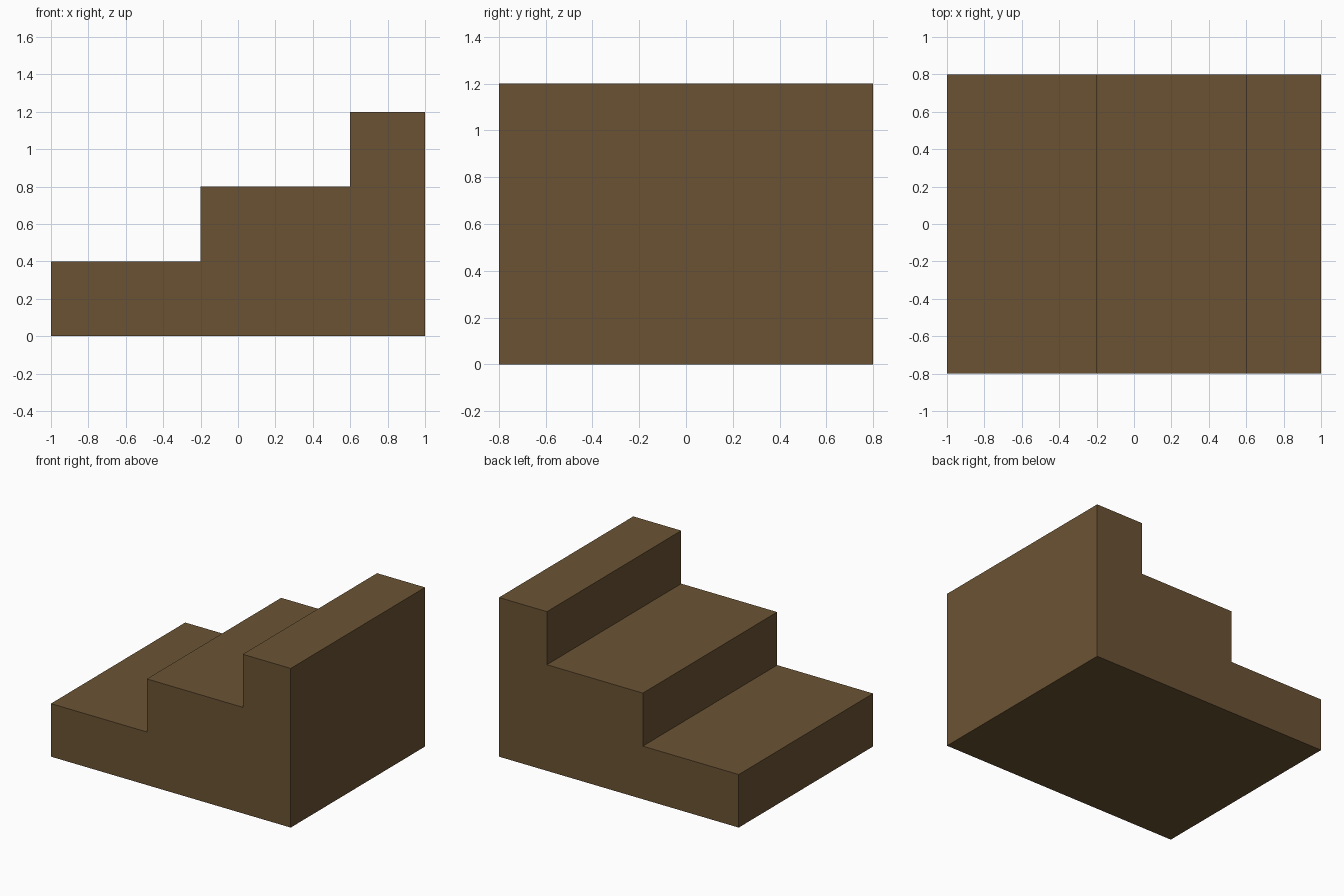
import bpy
import bmesh
from mathutils import Vector

cube = bpy.data.objects.get("Cube")
if cube:
    bpy.data.objects.remove(cube, do_unlink=True)

# Brown material
brown = bpy.data.materials.new("brown")
brown.use_nodes = True
colour = (0.146, 0.086, 0.034, 1)
brown.diffuse_color = colour
shader = next(n for n in brown.node_tree.nodes if n.type == 'BSDF_PRINCIPLED')
shader.inputs["Base Color"].default_value = colour

# Side profile of the steps, from the low end to the high end
HALF_DEPTH = 0.8
RISE = 0.4
step_starts = [-1.0, -0.2, 0.6]
end_x = 1.0

profile = [(step_starts[0], 0)]
for i, x in enumerate(step_starts):
    next_x = step_starts[i + 1] if i + 1 < len(step_starts) else end_x
    top = RISE * (i + 1)
    profile += [(x, top), (next_x, top)]
profile.append((end_x, 0))

# Extrude the profile from front to back into one solid block
bm = bmesh.new()
front = bm.faces.new([bm.verts.new((x, -HALF_DEPTH, z)) for x, z in profile])
result = bmesh.ops.extrude_face_region(bm, geom=[front], use_keep_orig=True)
moved = [g for g in result["geom"] if isinstance(g, bmesh.types.BMVert)]
bmesh.ops.translate(bm, verts=moved, vec=Vector((0, 2 * HALF_DEPTH, 0)))
bmesh.ops.recalc_face_normals(bm, faces=bm.faces)

mesh = bpy.data.meshes.new("stair_block")
bm.to_mesh(mesh)
bm.free()
mesh.materials.append(brown)
stairs = bpy.data.objects.new("stair_block", mesh)
bpy.context.collection.objects.link(stairs)
